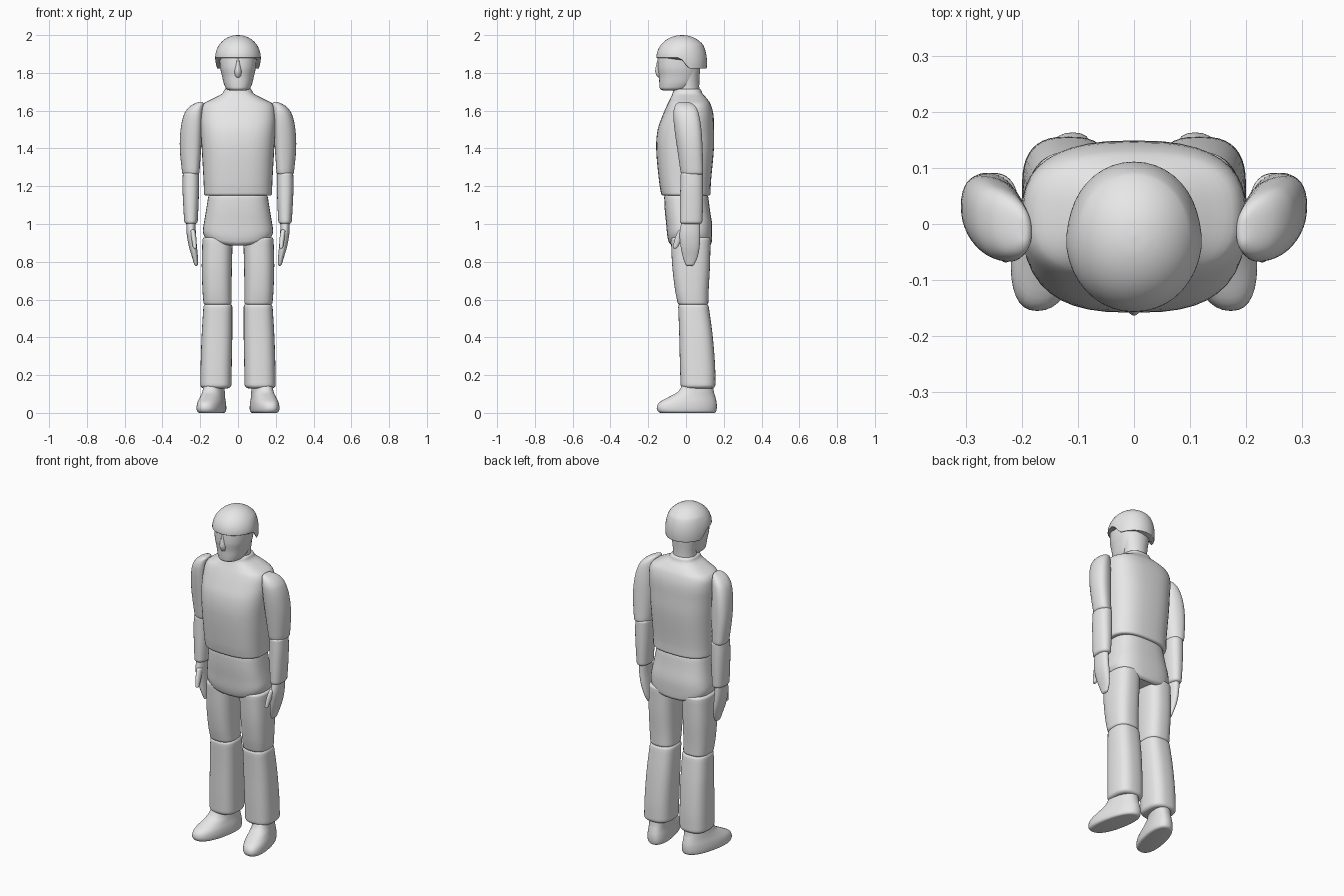
import bpy, bmesh, math

cube = bpy.data.objects.get("Cube")
if cube:
    bpy.data.objects.remove(cube, do_unlink=True)

grey = bpy.data.materials.new("plain grey")
grey.use_nodes = True
grey.diffuse_color = (0.8, 0.8, 0.8, 1)
grey.node_tree.nodes["Principled BSDF"].inputs["Base Color"].default_value = grey.diffuse_color

SIDES = 40


def section_at(rows, z):
    """Smoothly interpolate x0, x1, y0, y1 between the given sections."""
    i = max(k for k in range(len(rows) - 1) if k == 0 or rows[k][0] <= z)
    a, b = rows[i], rows[i + 1]
    before, after = rows[max(i - 1, 0)], rows[min(i + 2, len(rows) - 1)]
    h = b[0] - a[0]
    t = (z - a[0]) / h
    out = []
    for k in range(1, len(a)):
        ma = (b[k] - before[k]) / (b[0] - before[0]) * h
        mb = (after[k] - a[k]) / (after[0] - a[0]) * h
        out.append((2*t**3 - 3*t**2 + 1) * a[k] + (t**3 - 2*t**2 + t) * ma
                   + (3*t**2 - 2*t**3) * b[k] + (t**3 - t**2) * mb)
    return out


def loft(name, rows, power=2.5, soft=0.015, side=1, deform=None):
    """Stack of rounded sections (z, x0, x1, y0, y1) with softened ends."""
    rows = sorted(rows)
    low, high = rows[0][0], rows[-1][0]
    heights = set()
    for k in range(6):
        d = soft * (1 - math.cos(k * math.pi / 10))
        heights |= {round(low + d, 5), round(high - d, 5)}
    for a, b in zip(rows, rows[1:]):
        for k in range(4):
            z = a[0] + (b[0] - a[0]) * k / 4
            if low + soft < z < high - soft:
                heights.add(round(z, 5))
    bm = bmesh.new()
    rings = []
    for z in sorted(heights):
        x0, x1, y0, y1 = section_at(rows, z)
        gap = max(0, soft - min(z - low, high - z))
        inset = soft - math.sqrt(max(0, soft**2 - gap**2))
        rx = max((x1 - x0) / 2 - inset, (x1 - x0) * 0.1)
        ry = max((y1 - y0) / 2 - inset, (y1 - y0) * 0.1)
        ring = []
        for k in range(SIDES):
            a = math.tau * k / SIDES
            c, s = math.cos(a), math.sin(a)
            x = (x0 + x1) / 2 + rx * math.copysign(abs(c) ** (2 / power), c)
            y = (y0 + y1) / 2 + ry * math.copysign(abs(s) ** (2 / power), s)
            p = deform(x, y, z) if deform else (x, y, z)
            ring.append(bm.verts.new((p[0] * side, p[1], p[2])))
        rings.append(ring)
    for a, b in zip(rings, rings[1:]):
        for k in range(SIDES):
            n = (k + 1) % SIDES
            bm.faces.new((a[k], a[n], b[n], b[k]))
    bm.faces.new(rings[0][::-1])
    bm.faces.new(rings[-1])
    bmesh.ops.recalc_face_normals(bm, faces=bm.faces)
    mesh = bpy.data.meshes.new(name)
    bm.to_mesh(mesh)
    bm.free()
    mesh.materials.append(grey)
    obj = bpy.data.objects.new(name, mesh)
    bpy.context.collection.objects.link(obj)
    bpy.ops.object.select_all(action='DESELECT')
    obj.select_set(True)
    bpy.context.view_layer.objects.active = obj
    bpy.ops.object.shade_smooth_by_angle(angle=math.radians(50))
    return obj


def centred(*rows):
    """Sections (z, half width, y0, y1) symmetric about the middle."""
    return [(z, -w, w, y0, y1) for z, w, y0, y1 in rows]


# Torso with sloping shoulders and collar
loft("torso", centred(
    (1.15, .18, -.13, .13), (1.22, .182, -.142, .132), (1.4, .192, -.158, .148),
    (1.5, .198, -.15, .148), (1.58, .2, -.122, .145), (1.635, .185, -.098, .13),
    (1.665, .13, -.083, .11), (1.69, .085, -.072, .088), (1.715, .072, -.066, .08)),
    power=2.7, soft=0.012)

# Pelvis, its lower edge rising towards the hips
loft("pelvis", centred(
    (.885, .17, -.085, .135), (.93, .185, -.098, .138), (1.0, .18, -.105, .138),
    (1.08, .168, -.113, .126), (1.16, .155, -.116, .116)), power=2.8, soft=0.02,
    deform=lambda x, y, z: (x, y, z + max(0, 1 - (z - .885) / .15) * .03 * (abs(x) / .17) ** 2))

# Neck and head
loft("neck", centred((1.66, .068, -.05, .075), (1.73, .066, -.048, .07),
                     (1.83, .08, -.05, .075)), power=2)
loft("head", centred(
    (1.708, .06, -.138, .01), (1.74, .074, -.141, .045), (1.78, .084, -.143, .065),
    (1.83, .095, -.15, .075), (1.92, .1, -.145, .085)), power=2.2)
loft("nose", centred((1.775, .016, -.15, -.11), (1.805, .021, -.163, -.11),
                     (1.84, .017, -.158, -.11), (1.885, .012, -.148, -.11)),
     power=1.6, soft=0.008)


# Helmet dome, its rim dropping behind the temples
def rim_drop(x, y, z):
    back = min(1, max(0, (y + .03) / .045))
    low = max(0, 1 - (z - 1.88) / .07)
    tuck = 1 - .05 * back * low ** 3
    return x * tuck, y * tuck, z - .058 * back * low ** 1.3


dome = [(1.88 + .12 * math.sin(a), .122 * math.cos(a),
         -.021 - .136 * math.cos(a), -.021 + .136 * math.cos(a))
        for a in (math.radians(d) for d in range(0, 89, 8))]
loft("helmet", centred(*dome), power=2.05, soft=0.003, deform=rim_drop)


def arm_twist(x, y, z):
    return x, y + .25 * (x - .25), z


def foot_splay(x, y, z):
    return x - .2 * y, y, z


# Arms and legs, one set for each side
for word, s in (("left", 1), ("right", -1)):
    loft(word + "_upper_arm", [
        (1.26, .205, .295, -.025, .09), (1.4, .195, .308, -.045, .085),
        (1.5, .19, .304, -.058, .08), (1.58, .187, .286, -.062, .07),
        (1.62, .184, .258, -.052, .058), (1.647, .18, .215, -.03, .035)],
        power=2.3, side=s, deform=arm_twist)
    loft(word + "_forearm", [
        (1.0, .214, .284, -.032, .086), (1.1, .209, .29, -.032, .09),
        (1.2, .206, .294, -.03, .091), (1.275, .206, .292, -.028, .09)],
        power=2.3, side=s)
    loft(word + "_hand", [
        (.778, .212, .23, .0, .04), (.82, .212, .242, -.015, .06),
        (.88, .217, .26, -.028, .072), (.95, .223, .272, -.034, .075),
        (1.02, .225, .274, -.022, .074)], power=2.2, soft=0.01, side=s)
    loft(word + "_thumb", [
        (.87, .218, .238, -.07, -.048), (.92, .22, .246, -.06, -.018),
        (.97, .226, .254, -.04, .01)], power=2, soft=0.008, side=s)

    loft(word + "_thigh", [
        (.57, .034, .182, -.042, .118), (.65, .034, .188, -.058, .12),
        (.78, .032, .192, -.073, .127), (.93, .028, .188, -.08, .13)],
        power=2.6, side=s)
    loft(word + "_shin", [
        (.13, .035, .2, -.028, .156), (.25, .033, .198, -.032, .154),
        (.42, .03, .192, -.036, .14), (.58, .03, .182, -.042, .118)],
        power=2.7, soft=0.02, side=s)
    loft(word + "_foot", [
        (0, .075, .208, -.145, .158), (.025, .072, .211, -.155, .163),
        (.055, .075, .208, -.142, .162), (.085, .082, .2, -.09, .155),
        (.11, .085, .195, -.045, .148), (.15, .086, .19, -.018, .142)],
        power=2.3, soft=0.012, side=s, deform=foot_splay)
